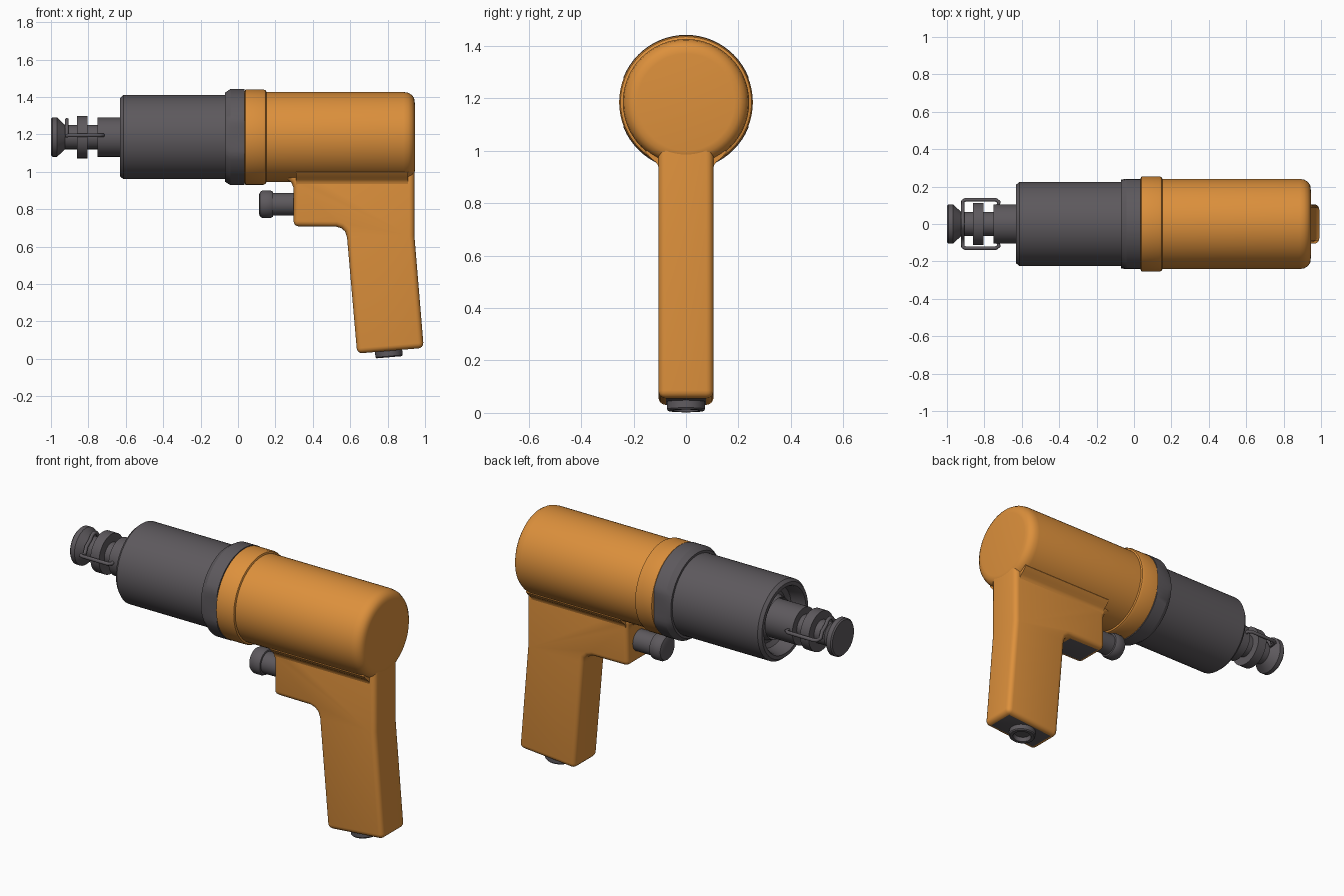
import bpy, bmesh, math
from mathutils import Vector

if "Cube" in bpy.data.objects:
    bpy.data.objects.remove(bpy.data.objects["Cube"])

AXIS = 1.185  # height of the barrel axis


def material(name, rgb):
    m = bpy.data.materials.new(name)
    m.diffuse_color = (*rgb, 1)
    m.use_nodes = True
    m.node_tree.nodes["Principled BSDF"].inputs["Base Color"].default_value = m.diffuse_color
    return m


ORANGE = material("orange", (0.72, 0.28, 0.045))
GREY = material("dark grey", (0.11, 0.10, 0.11))


def finish(name, bm, mats, angle=32):
    bmesh.ops.recalc_face_normals(bm, faces=bm.faces)
    me = bpy.data.meshes.new(name)
    bm.to_mesh(me)
    bm.free()
    for m in mats:
        me.materials.append(m)
    me.shade_smooth()
    me.set_sharp_from_angle(angle=math.radians(angle))
    ob = bpy.data.objects.new(name, me)
    bpy.context.collection.objects.link(ob)
    return ob


def lathe(name, profile, mat, origin=(0, 0, AXIS), direction=(1, 0, 0), flat_y=None, n=64):
    """Revolve (distance, radius) points around an axis; flat_y cuts side flats."""
    bm = bmesh.new()
    q = Vector((1, 0, 0)).rotation_difference(Vector(direction))
    rings = []
    for d, r in profile:
        ring = []
        for i in range(n):
            a = 2 * math.pi * i / n
            y = r * math.cos(a)
            if flat_y:
                y = max(-flat_y, min(flat_y, y))
            ring.append(bm.verts.new(Vector(origin) + q @ Vector((d, y, r * math.sin(a)))))
        rings.append(ring)
    for a, b in zip(rings, rings[1:]):
        for i in range(n):
            j = (i + 1) % n
            bm.faces.new((a[i], a[j], b[j], b[i]))
    bm.faces.new(rings[0])
    bm.faces.new(rings[-1])
    return finish(name, bm, [mat])


def prism(points, offset):
    """Extrude a closed outline of 3D points along an offset."""
    bm = bmesh.new()
    f = bm.faces.new([bm.verts.new(p) for p in points])
    r = bmesh.ops.extrude_face_region(bm, geom=[f])
    bmesh.ops.translate(bm, vec=offset, verts=[v for v in r["geom"] if isinstance(v, bmesh.types.BMVert)])
    bmesh.ops.recalc_face_normals(bm, faces=bm.faces)
    return bm


# Front spindle with flared tip and ring
lathe("spindle", [(-1, .098), (-.993, .105), (-.967, .105), (-.925, .065), (-.86, .065),
                  (-.86, .113), (-.805, .113), (-.805, .065), (-.75, .065), (-.75, .105),
                  (-.5, .105)], GREY)

# Barrel with recessed front mouth
lathe("barrel", [(-.53, .10), (-.585, .115), (-.55, .125), (-.535, .145), (-.55, .17), (-.62, .183),
                 (-.63, .19), (-.63, .21), (-.613, .225), (-.05, .225)], GREY)

# Flange with side flats, orange collar and motor body
lathe("flange", [(-.07, .22), (-.07, .238), (-.04, .257), (.036, .257)], GREY, flat_y=.241)
lathe("collar", [(.036, .247), (.04, .255), (.135, .255), (.148, .25), (.153, .238)], ORANGE)
lathe("motor_body", [(.14, .241), (.885, .241), (.91, .237), (.93, .225), (.942, .207),
                     (.945, .185)], ORANGE)

# Handle and trigger block from one side outline
outline = [(.943, 1.15), (.943, .66), (.993, .058), (.637, .028), (.583, .65), (.573, .68),
           (.553, .698), (.525, .706), (.297, .708), (.297, .915), (.285, .943),
           (.255, .962), (.2, .975), (.2, 1.1)]
bm = prism([(x, -.105, z) for x, z in outline], (0, .21, 0))
sharp = [e for e in bm.edges if e.calc_face_angle(0) > math.radians(40)
         and max(v.co.z for v in e.verts) < 1.16]
bmesh.ops.bevel(bm, geom=sharp, offset=.028, segments=4, profile=.5, affect='EDGES', clamp_overlap=False)
bmesh.ops.recalc_face_normals(bm, faces=bm.faces)
for f in bm.faces:  # dark undersides
    f.material_index = 1 if f.normal.z < -.98 and f.calc_area() > .01 else 0
finish("handle", bm, [ORANGE, GREY])

# Small concave fillets between body and handle
for side, s in (("front", -1), ("back", 1)):
    pts = [(.09, 1.02), (.09, .93), (.104, .93), (.107, .945), (.116, .957), (.132, .969),
           (.155, .995), (.14, 1.02)]
    finish(side + "_fillet", prism([(.31, s * y, z) for y, z in pts], (.6, 0, 0)), [ORANGE])

# Trigger button
lathe("trigger", [(.112, .05), (.118, .066), (.132, .074), (.172, .074), (.186, .068), (.188, .06),
                  (.32, .06)], GREY, origin=(0, 0, .826))

# Air inlet under the handle
lathe("inlet_plug", [(.025, .045), (0, .05), (0, .068), (.006, .073), (.05, .073)], GREY,
      origin=(.808, 0, .008), direction=(-.085, 0, 1))

# Wire retaining clip: two side arms joined by an arch over the neck
half = [(-.73, .085, 1.195), (-.722, .118, 1.195), (-.74, .13, 1.195), (-.9, .13, 1.195),
        (-.915, .122, 1.193), (-.915, .085, 1.19), (-.915, .07, 1.225), (-.915, .035, 1.25),
        (-.915, .02, 1.27)]
path = half + [(-.915, 0, 1.277)] + [(x, -y, z) for x, y, z in reversed(half)]
cu = bpy.data.curves.new("retaining_clip", 'CURVE')
cu.dimensions = '3D'
cu.bevel_depth = .01
cu.bevel_resolution = 3
cu.use_fill_caps = True
sp = cu.splines.new('POLY')
sp.points.add(len(path) - 1)
for p, co in zip(sp.points, path):
    p.co = (*co, 1)
cu.materials.append(GREY)
bpy.context.collection.objects.link(bpy.data.objects.new("retaining_clip", cu))
